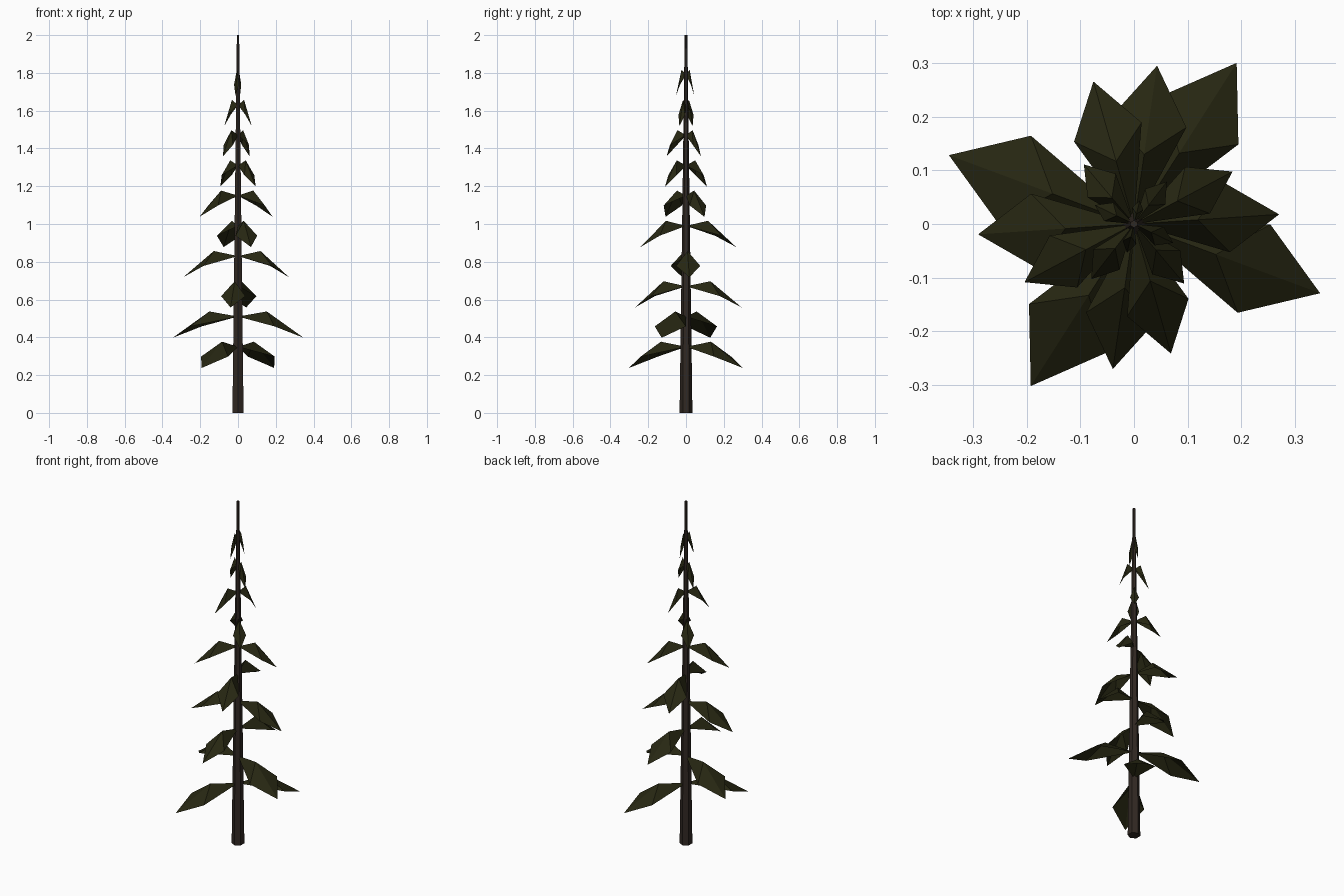
import bpy, math

if "Cube" in bpy.data.objects:
    bpy.data.objects.remove(bpy.data.objects["Cube"])

def material(name, rgb):
    m = bpy.data.materials.new(name)
    m.diffuse_color = (*rgb, 1)
    m.use_nodes = True
    m.node_tree.nodes["Principled BSDF"].inputs["Base Color"].default_value = m.diffuse_color
    return m

bark = material("dark_bark", (0.030, 0.021, 0.016))
needles = material("dark_olive_needles", (0.020, 0.020, 0.006))

# Trunk: tapered low-poly pole
bpy.ops.mesh.primitive_cone_add(vertices=6, radius1=0.034, radius2=0.007, depth=2, location=(0, 0, 1))
trunk = bpy.context.object
trunk.name = "trunk"
trunk.data.materials.append(bark)

def bough(name, z, angle, length):
    """Drooping four-facet bough: root, raised ridge, two side corners, tip."""
    c, s = math.cos(angle), math.sin(angle)
    w = 0.237 * length
    pts = [(0, 0, 0), (0.44 * length, 0, 0.027), (0.645 * length, w, -0.052),
           (0.645 * length, -w, -0.052), (length, 0, -0.112)]
    verts = [(a * c - b * s, a * s + b * c, z + h) for a, b, h in pts]
    faces = [(0, 1, 2), (0, 3, 1), (1, 4, 2), (1, 3, 4)]
    me = bpy.data.meshes.new(name)
    me.from_pydata(verts, [], faces)
    me.materials.append(needles)
    bpy.context.collection.objects.link(bpy.data.objects.new(name, me))

# Opposite pairs of boughs, each pair turned about 102 degrees from the one below
lengths = [(.356, .358), (.368, .370), (.273, .298), (.271, .291), (.276, .251),
           (.231, .208), (.145, .145), (.100, .130), (.081, .081), (.055, .045)]
for i, pair in enumerate(lengths):
    for side, length in enumerate(pair):
        bough(f"bough_{i + 1}_{side + 1}", 0.35 + 0.16 * i,
              math.radians(57.5 + 102.1 * i + 180 * side), length)
